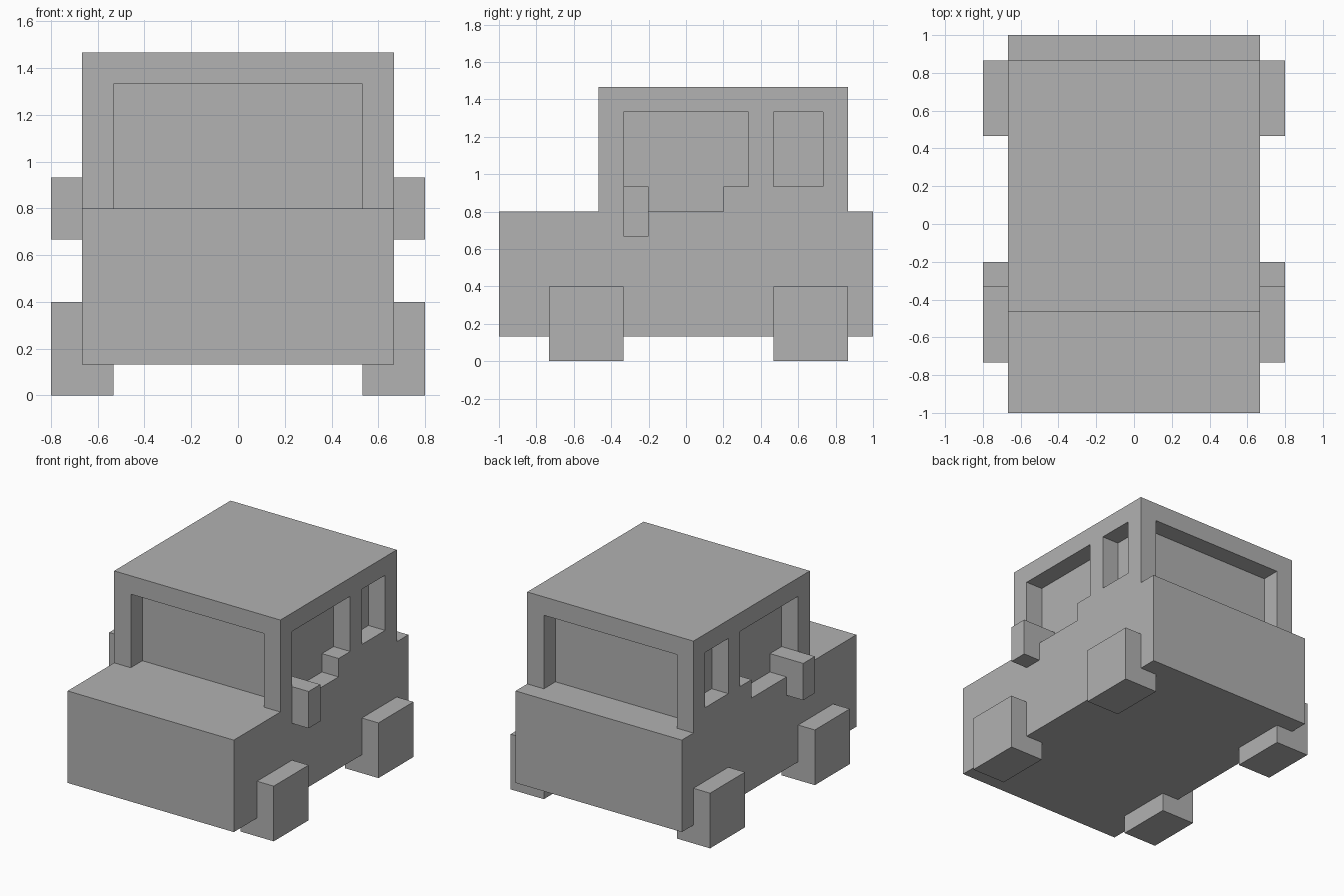
import bpy
import bmesh
from mathutils import Vector

UNIT = 2 / 15  # one block of the grid

cube = bpy.data.objects.get("Cube")
if cube:
    bpy.data.objects.remove(cube, do_unlink=True)

grey = bpy.data.materials.new("plain_grey")
grey.use_nodes = True
colour = (0.445, 0.445, 0.445, 1)
grey.diffuse_color = colour
grey.node_tree.nodes["Principled BSDF"].inputs["Base Color"].default_value = colour


def box(name, x, y, z):
    """Block spanning the (low, high) ranges, given in grid units."""
    low, high = (Vector(c) * UNIT for c in zip(x, y, z))
    bm = bmesh.new()
    bmesh.ops.create_cube(bm, size=1)
    for v in bm.verts:
        v.co = (low + high) / 2 + v.co * (high - low)
    mesh = bpy.data.meshes.new(name)
    bm.to_mesh(mesh)
    bm.free()
    mesh.materials.append(grey)
    obj = bpy.data.objects.new(name, mesh)
    bpy.context.collection.objects.link(obj)
    return obj


def pair(name, x, y, z):
    """The same block on the left (+x) and the right (-x)."""
    box("left_" + name, x, y, z)
    box("right_" + name, (-x[1], -x[0]), y, z)


# Body, roof and the cabin core whose sides are the recessed windows
box("lower_body", (-5, 5), (-7.5, 7.5), (1, 6))
box("roof", (-5, 5), (-3.5, 6.5), (10, 11))
box("cabin_core", (-4, 4), (-2.5, 5.5), (6, 10))

# Pillars and stepped window sills
pair("front_pillar", (4, 5), (-3.5, -2.5), (6, 10))
pair("rear_pillar", (4, 5), (5.5, 6.5), (6, 10))
pair("middle_pillar", (4, 5), (2.5, 3.5), (7, 10))
pair("front_sill", (4, 5), (-2.5, -1.5), (6, 7))
pair("rear_sill", (4, 5), (1.5, 5.5), (6, 7))

# Side mirrors
pair("mirror", (5, 6), (-2.5, -1.5), (5, 7))

# Wheels
for end, start in (("front", -5.5), ("rear", 3.5)):
    pair(end + "_wheel", (4, 6), (start, start + 3), (0, 3))
